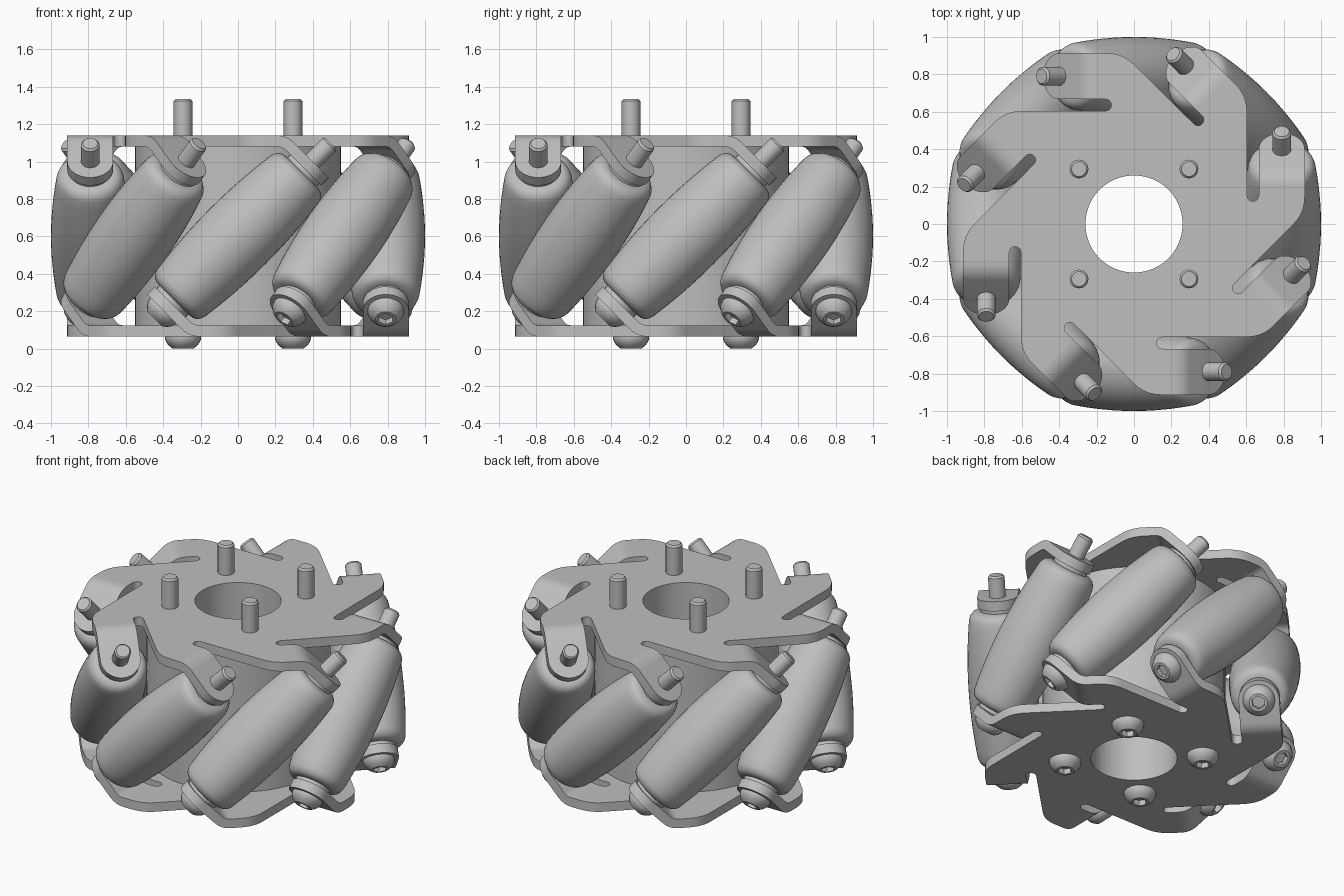
import bpy, bmesh, math
from mathutils import Matrix, Vector

if "Cube" in bpy.data.objects:
    bpy.data.objects.remove(bpy.data.objects["Cube"], do_unlink=True)

MID = 0.6025          # mid height of the wheel
AXLE_R = 0.79         # distance of roller centres from the wheel axis
COUNT = 8
TAB_W = 0.123         # half width of a bent tab
PLATE_Z, PLATE_T = 1.11, 0.06

grey = bpy.data.materials.new("light_grey_metal")
grey.use_nodes = True
colour = (0.52, 0.52, 0.52, 1)
grey.diffuse_color = colour
grey.node_tree.nodes["Principled BSDF"].inputs["Base Color"].default_value = colour


def finish(name, bm, matrix=Matrix()):
    """Turn a bmesh into a smooth-shaded object with sharp edges kept."""
    bm.transform(matrix)
    bmesh.ops.recalc_face_normals(bm, faces=bm.faces)
    mesh = bpy.data.meshes.new(name)
    bm.to_mesh(mesh)
    bm.free()
    mesh.materials.append(grey)
    obj = bpy.data.objects.new(name, mesh)
    bpy.context.collection.objects.link(obj)
    bpy.ops.object.select_all(action="DESELECT")
    obj.select_set(True)
    bpy.context.view_layer.objects.active = obj
    bpy.ops.object.shade_smooth_by_angle(angle=math.radians(30))
    return obj


def lathe(bm, profile, segs, closed=False, hex_from=None):
    """Spin (radius, height) points about z; rings from hex_from on are hexagonal."""
    rings = []
    for i, (r, z) in enumerate(profile):
        ring = []
        for s in range(segs):
            a = math.tau * s / segs
            k = 1.0
            if hex_from is not None and i >= hex_from:
                k = math.cos(math.pi / 6) / math.cos(a % (math.pi / 3) - math.pi / 6)
            ring.append(bm.verts.new((r * k * math.cos(a), r * k * math.sin(a), z)))
        rings.append(ring)
    pairs = list(zip(rings, rings[1:]))
    if closed:
        pairs.append((rings[-1], rings[0]))
    else:
        bm.faces.new(rings[0])
        bm.faces.new(rings[-1])
    for a, b in pairs:
        for s in range(segs):
            n = (s + 1) % segs
            bm.faces.new((a[s], a[n], b[n], b[s]))


def bolt(name, head_z, tip_z, matrix):
    """Button-head bolt with a hex socket; the head lies below head_z."""
    bm = bmesh.new()
    lathe(bm, [(0.05, head_z), (0.05, tip_z - 0.012), (0.04, tip_z)], 24)
    dome = [(0.097, 0), (0.097, 0.012), (0.09, 0.03), (0.077, 0.048),
            (0.055, 0.065), (0.042, 0.065), (0.042, 0.03)]
    lathe(bm, [(r, head_z - h) for r, h in dome], 24, hex_from=5)
    finish(name, bm, matrix)


def plate_outline():
    """Outline of one plate with a slot and a bend line in every sector."""
    inner, outer, slot_r = -0.605, -0.913, 0.031
    corner = Vector((0.059, outer))
    before = corner + Vector((-1, 1)) * 0.06
    after = corner + Vector((0.085, 0))
    sector = []
    for i in range(6):                       # rounded corner
        t = i / 5
        sector.append(before * (1 - t) ** 2 + corner * 2 * t * (1 - t) + after * t * t)
    sector += [Vector((BEND_X, outer)), Vector((BEND_X, -AXLE_R + TAB_W))]
    for i in range(9):                       # rounded slot end
        a = -math.pi / 2 - math.pi * i / 8
        sector.append(Vector((0.152 + slot_r * math.cos(a),
                              inner - slot_r + slot_r * math.sin(a))))
    return [Matrix.Rotation(math.tau * k / COUNT, 2) @ p
            for k in range(COUNT) for p in sector]


# Bend geometry: the tab turns 45 degrees down, square to the roller axle
BEND_R = 0.1
TAB_T = 0.535
SLOPE = math.sqrt(0.5)
FOLD_X = MID + TAB_T / SLOPE - PLATE_Z
BEND_X = FOLD_X - BEND_R * math.tan(math.pi / 8)


def add_tab(bm, turn):
    """Bent tab with a round end, swept as rectangular sections."""
    sections = []
    for i in range(7):
        a = math.pi / 4 * i / 6
        sections.append((BEND_X + BEND_R * math.sin(a),
                         PLATE_Z - BEND_R * (1 - math.cos(a)), a, TAB_W))
    for i in range(13):
        a = math.pi / 2 * i / 12
        d = TAB_T * SLOPE + TAB_W * math.sin(a) * SLOPE
        z = MID + TAB_T * SLOPE - TAB_W * math.sin(a) * SLOPE
        sections.append((d, z, math.pi / 4, max(TAB_W * math.cos(a), 0.002)))
    rings = []
    for x, z, a, w in sections:
        nx, nz = math.sin(a) * PLATE_T / 2, math.cos(a) * PLATE_T / 2
        rings.append([bm.verts.new(turn @ Vector((x + s * nx, -AXLE_R + y * w, z + s * nz)))
                      for s, y in ((1, -1), (1, 1), (-1, 1), (-1, -1))])
    for a, b in zip(rings, rings[1:]):
        for i in range(4):
            n = (i + 1) % 4
            bm.faces.new((a[i], a[n], b[n], b[i]))
    bm.faces.new(rings[-1])


def side_plate(name, matrix):
    bm = bmesh.new()
    bore = [Vector((0.26 * math.cos(math.tau * i / 48), 0.26 * math.sin(math.tau * i / 48)))
            for i in range(48)]
    edges = []
    for loop in (plate_outline(), bore):
        vs = [bm.verts.new((p.x, p.y, PLATE_Z - PLATE_T / 2)) for p in loop]
        edges += [bm.edges.new((vs[i - 1], vs[i])) for i in range(len(vs))]
    bmesh.ops.triangle_fill(bm, edges=edges, use_beauty=True)
    top = bmesh.ops.extrude_face_region(bm, geom=bm.faces[:], use_keep_orig=True)["geom"]
    bmesh.ops.translate(bm, vec=(0, 0, PLATE_T),
                        verts=[v for v in top if isinstance(v, bmesh.types.BMVert)])
    for k in range(COUNT):
        add_tab(bm, Matrix.Rotation(math.tau * k / COUNT, 4, "Z"))
    bmesh.ops.remove_doubles(bm, verts=bm.verts, dist=0.0005)
    finish(name, bm, matrix)


# Side plates: the lower one is the upper one flipped about a radial axis
flip = (Matrix.Translation((0, 0, MID)) @ Matrix.Rotation(math.pi, 4, "Y")
        @ Matrix.Translation((0, 0, -MID)))
side_plate("top_plate", Matrix())
side_plate("bottom_plate", flip)

# Hub tube between the plates
bm = bmesh.new()
lathe(bm, [(0.26, 0.12), (0.55, 0.12), (0.55, 1.085), (0.26, 1.085)], 64, closed=True)
finish("hub", bm)

# Hub bolts
for x in (-0.294, 0.294):
    for y in (-0.294, 0.294):
        bolt("hub_bolt", 0.065, 1.335, Matrix.Translation((x, y, 0)))

# Barrel rollers, each with spacers and an axle bolt
barrel = [(0.21 - 0.03 * (t / 0.43) ** 2, t) for t in
          [0.43 * i / 8 for i in range(-8, 9)]]
shoulder = [(0.12, 0.483), (0.14, 0.48), (0.158, 0.47), (0.172, 0.452)]
profile = [(r, -t) for r, t in shoulder] + barrel + shoulder[::-1]
for k in range(COUNT):
    place = (Matrix.Rotation(math.tau * k / COUNT, 4, "Z")
             @ Matrix.Translation((0, -AXLE_R, MID))
             @ Matrix.Rotation(math.pi / 4, 4, "Y"))
    bm = bmesh.new()
    lathe(bm, profile, 48)
    finish("roller", bm, place)
    for side in (-1, 1):
        bm = bmesh.new()
        lathe(bm, [(0.11, side * 0.475), (0.11, side * 0.51)], 32)
        finish("roller_spacer", bm, place)
    bolt("axle_bolt", -0.563, 0.70, place)
